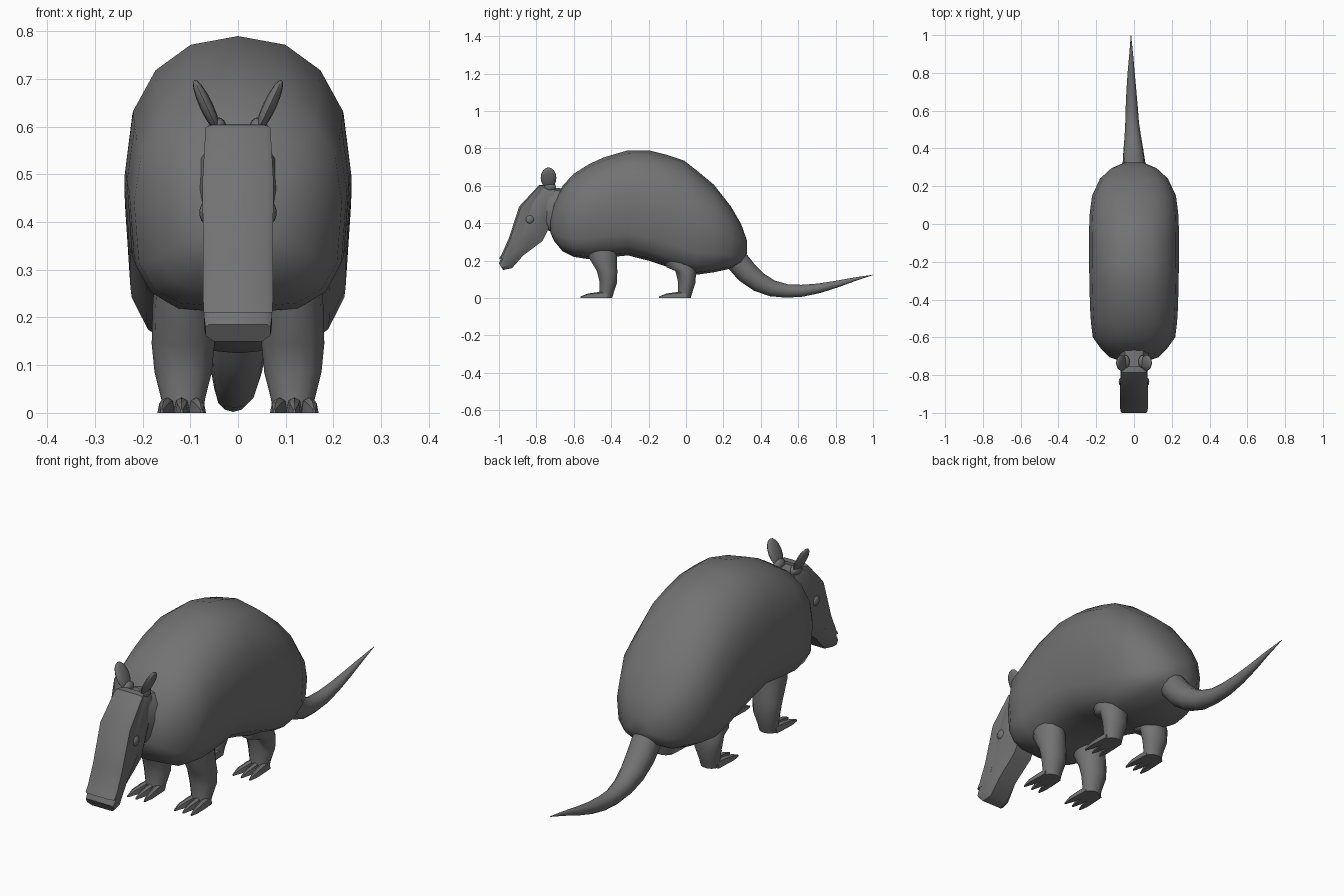
import bpy, bmesh, math
from mathutils import Vector, Matrix

if "Cube" in bpy.data.objects:
    bpy.data.objects.remove(bpy.data.objects["Cube"])

grey = bpy.data.materials.new("dark_grey")
grey.diffuse_color = (.17, .17, .17, 1)
grey.use_nodes = True
grey.node_tree.nodes["Principled BSDF"].inputs["Base Color"].default_value = grey.diffuse_color


def finish(name, bm, angle=35):
    bmesh.ops.recalc_face_normals(bm, faces=bm.faces)
    me = bpy.data.meshes.new(name)
    bm.to_mesh(me)
    bm.free()
    me.materials.append(grey)
    ob = bpy.data.objects.new(name, me)
    bpy.context.collection.objects.link(ob)
    bpy.ops.object.select_all(action='DESELECT')
    ob.select_set(True)
    bpy.context.view_layer.objects.active = ob
    bpy.ops.object.shade_smooth_by_angle(angle=math.radians(angle))
    return ob


def loft(name, rings, angle=35):
    bm = bmesh.new()
    vs = [[bm.verts.new(p) for p in r] for r in rings]
    n = len(vs[0])
    for a, b in zip(vs, vs[1:]):
        for i in range(n):
            j = (i + 1) % n
            bm.faces.new((a[i], a[j], b[j], b[i]))
    bm.faces.new(vs[0])
    bm.faces.new(vs[-1])
    return finish(name, bm, angle)


def spow(v, e):
    return math.copysign(abs(v) ** e, v)


def upright(y, top, bot, w, n=16, e=0.9, low=0.62):
    """Superellipse section standing across the body, boxier below."""
    c, h = (top + bot) / 2, (top - bot) / 2
    pts = []
    for i in range(n):
        s, k = math.sin(math.tau * i / n), math.cos(math.tau * i / n)
        ee = e if k > -0.01 else low
        pts.append((w * spow(s, ee), y, c + h * spow(k, ee - .05)))
    return pts


def octagon(ty, tz, by, bz, w, narrow=0.8, low=0.65):
    """Bevelled box section spanning a top point and a bottom point."""
    t, b = Vector((0, ty, tz)), Vector((0, by, bz))
    right = [(narrow, 0), (1, .14), (1, .65), (low, 1)]
    pts = right + [(-x, f) for x, f in reversed(right)]
    return [t.lerp(b, f) + Vector((x * w, 0, 0)) for x, f in pts]


# Domed shell body: y, top, bottom, half width
body = [(-.725, .44, .35, .07), (-.705, .52, .305, .13), (-.66, .60, .25, .175),
        (-.60, .665, .22, .218), (-.52, .715, .208, .228), (-.44, .752, .215, .233),
        (-.31, .79, .228, .236), (-.2, .79, .2, .238), (-.1, .765, .167, .238),
        (-.01, .735, .138, .237), (.06, .68, .125, .234), (.15, .605, .138, .222),
        (.24, .49, .158, .18), (.295, .395, .19, .12), (.325, .31, .235, .05)]
loft("body_shell", [upright(*s) for s in body], 40)

# Neck
loft("neck", [upright(y, t, b, w, 12, .87, .75) for y, t, b, w in
              [(-.62, .58, .29, .11), (-.68, .588, .33, .09), (-.75, .59, .37, .068)]])

# Head and the face plate lying over its front
loft("head", [octagon(*s) for s in [
    (-.70, .588, -.725, .42, .06), (-.775, .595, -.735, .37, .07),
    (-.885, .485, -.767, .305, .072), (-.94, .32, -.87, .228, .069),
    (-.992, .207, -.93, .16, .071)]] + [
    octagon(-1.0, .185, -.978, .15, .068, .9, .75)], 40)
loft("face_plate", [octagon(*s, low=.95) for s in [
    (-.755, .605, -.755, .585, .056), (-.785, .604, -.775, .565, .068),
    (-.892, .49, -.83, .46, .0745), (-.947, .32, -.885, .31, .073),
    (-.985, .235, -.915, .235, .073), (-1.0, .21, -.95, .215, .072)]], 40)


def ball(name, loc, size, tilt=0):
    bm = bmesh.new()
    m = (Matrix.Translation(loc) @ Matrix.Rotation(tilt, 4, 'Y')
         @ Matrix.Diagonal((*size, 1)))
    bmesh.ops.create_uvsphere(bm, u_segments=12, v_segments=8, radius=1, matrix=m)
    finish(name, bm, 50)


def flat_ring(x, y, z, rx, ry, n=14):
    return [(x + rx * math.cos(math.tau * i / n), y + ry * math.sin(math.tau * i / n), z)
            for i in range(n)]


for s, side in ((-1, "left"), (1, "right")):
    # Ears and eyes
    ball(f"ear_{side}", (s * .066, -.735, .643), (.014, .042, .061), s * math.radians(25))
    ball(f"ear_base_{side}", (s * .043, -.73, .595), (.02, .035, .025))
    ball(f"eye_{side}", (s * .068, -.835, .42), (.013, .023, .023))
    # Legs with three claws on each foot
    for dy, leg, top in ((0, "front", .3), (.42, "hind", .22)):
        x = s * .115
        loft(f"{leg}_leg_{side}", [flat_ring(x, y + dy, z, rx, ry) for z, y, rx, ry in [
            (top, -.455, .058, .085), (top * .75, -.447, .064, .08),
            (.145, -.422, .066, .056), (.085, -.415, .06, .048),
            (.03, -.425, .046, .04), (0, -.43, .042, .036)]], 50)
        for k in range(3):
            f = k - 1
            cx = s * .118 + f * .028
            rings = []
            for y, spread, w, h in ((-.42, 0, .018, .033), (-.47, .15, .017, .032),
                                    (-.525, .4, .013, .024), (-.565, .55, .003, .008)):
                px = cx + f * spread * .025
                rings.append([(px - w, y + dy, 0), (px - w * .7, y + dy, h * .8),
                              (px, y + dy, h), (px + w * .7, y + dy, h * .8),
                              (px + w, y + dy, 0)])
            loft(f"{leg}_claw_{side}_{k + 1}", rings)

# Curved tapering tail: x, y, z, radius
path = [(.002, .23, .245, .06), (.002, .275, .197, .062), (0, .325, .137, .06),
        (-.003, .39, .085, .053), (-.006, .46, .052, .044), (-.01, .54, .038, .036),
        (-.012, .62, .039, .032), (-.014, .71, .052, .026), (-.015, .80, .073, .019),
        (-.015, .90, .1, .01), (-.016, 1.0, .124, .001)]
rings = []
for i, (x, y, z, r) in enumerate(path):
    a, b = path[max(i - 1, 0)], path[min(i + 1, len(path) - 1)]
    d = Vector((0, b[1] - a[1], b[2] - a[2])).normalized()
    up = Vector((0, -d.z, d.y))
    rings.append([Vector((x, y, z)) + r * (Vector((math.cos(t), 0, 0)) + up * math.sin(t))
                  for t in (math.tau * k / 12 for k in range(12))])
loft("tail", rings)
